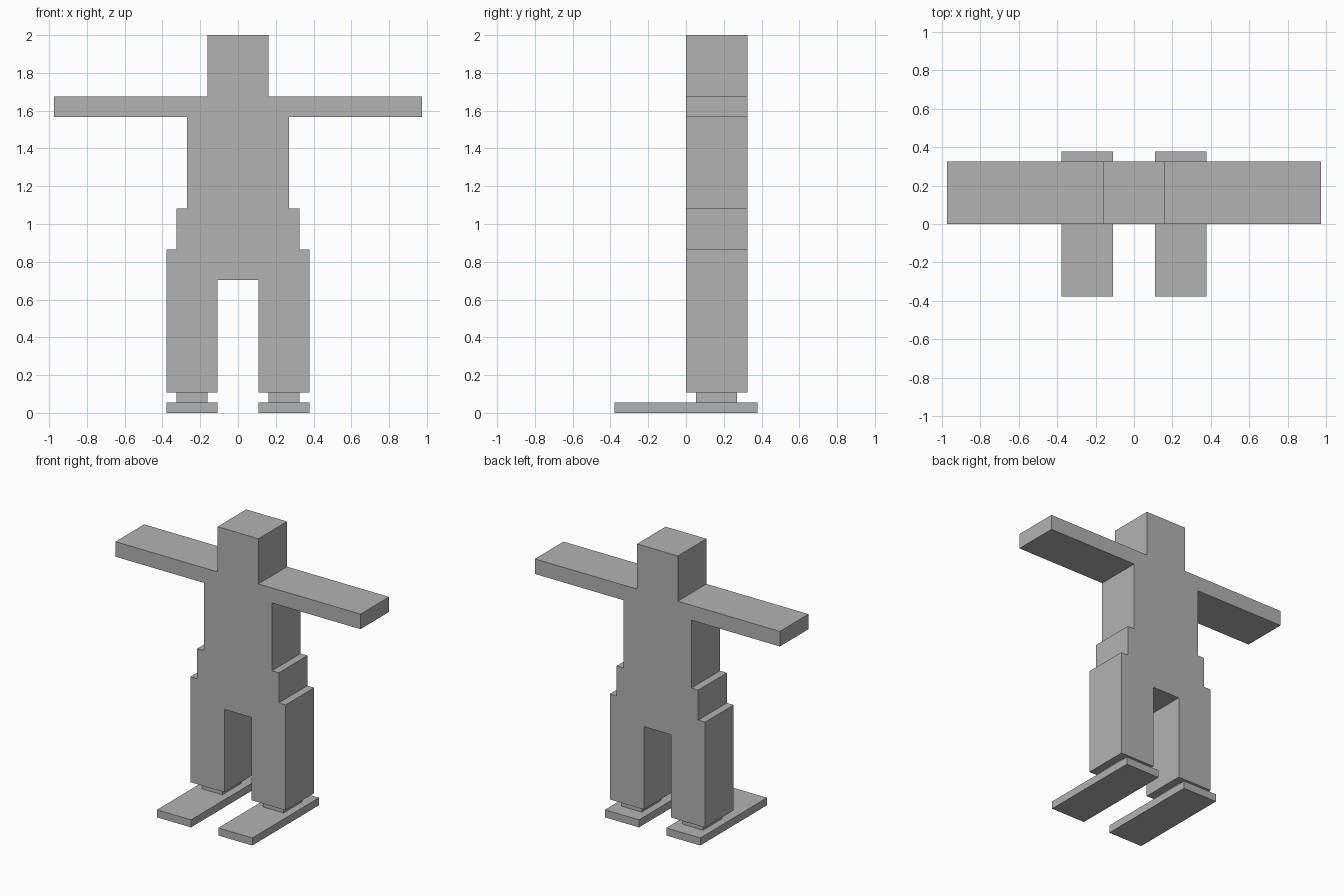
import bpy
import bmesh

U = 2 / 37  # the figure is laid out on a grid 37 units tall

cube = bpy.data.objects.get("Cube")
if cube:
    bpy.data.objects.remove(cube, do_unlink=True)

grey = bpy.data.materials.new("plain grey")
grey.use_nodes = True
colour = (0.45, 0.45, 0.45, 1)
grey.diffuse_color = colour
grey.node_tree.nodes["Principled BSDF"].inputs["Base Color"].default_value = colour


def extrude_profile(name, outline, front, back):
    """Extrude an (x, z) outline in grid units from front to back along y."""
    bm = bmesh.new()
    face = bm.faces.new([bm.verts.new((x * U, front * U, z * U)) for x, z in outline])
    result = bmesh.ops.extrude_face_region(bm, geom=[face])
    moved = [v for v in result["geom"] if isinstance(v, bmesh.types.BMVert)]
    bmesh.ops.translate(bm, verts=moved, vec=(0, (back - front) * U, 0))
    bmesh.ops.recalc_face_normals(bm, faces=bm.faces)
    mesh = bpy.data.meshes.new(name)
    bm.to_mesh(mesh)
    bm.free()
    mesh.materials.append(grey)
    obj = bpy.data.objects.new(name, mesh)
    bpy.context.collection.objects.link(obj)
    return obj


def block(name, x0, x1, front, back, z0, z1):
    return extrude_profile(name, [(x0, z0), (x1, z0), (x1, z1), (x0, z1)], front, back)


# Body: half silhouette from crotch to crown, mirrored into one outline
half = [
    (2, 13), (2, 2), (7, 2), (7, 16),        # leg
    (6, 16), (6, 20), (5, 20),               # hip and waist
    (5, 29), (18, 29), (18, 31),             # torso side and arm
    (3, 31), (3, 37),                        # head
]
extrude_profile("body", half + [(-x, z) for x, z in reversed(half)], 0, 6)

# Ankles and long flat feet
for side, sign in (("left", 1), ("right", -1)):
    block(side + "_ankle", sign * 3, sign * 6, 1, 5, 1, 2)
    block(side + "_foot", sign * 2, sign * 7, -7, 7, 0, 1)
